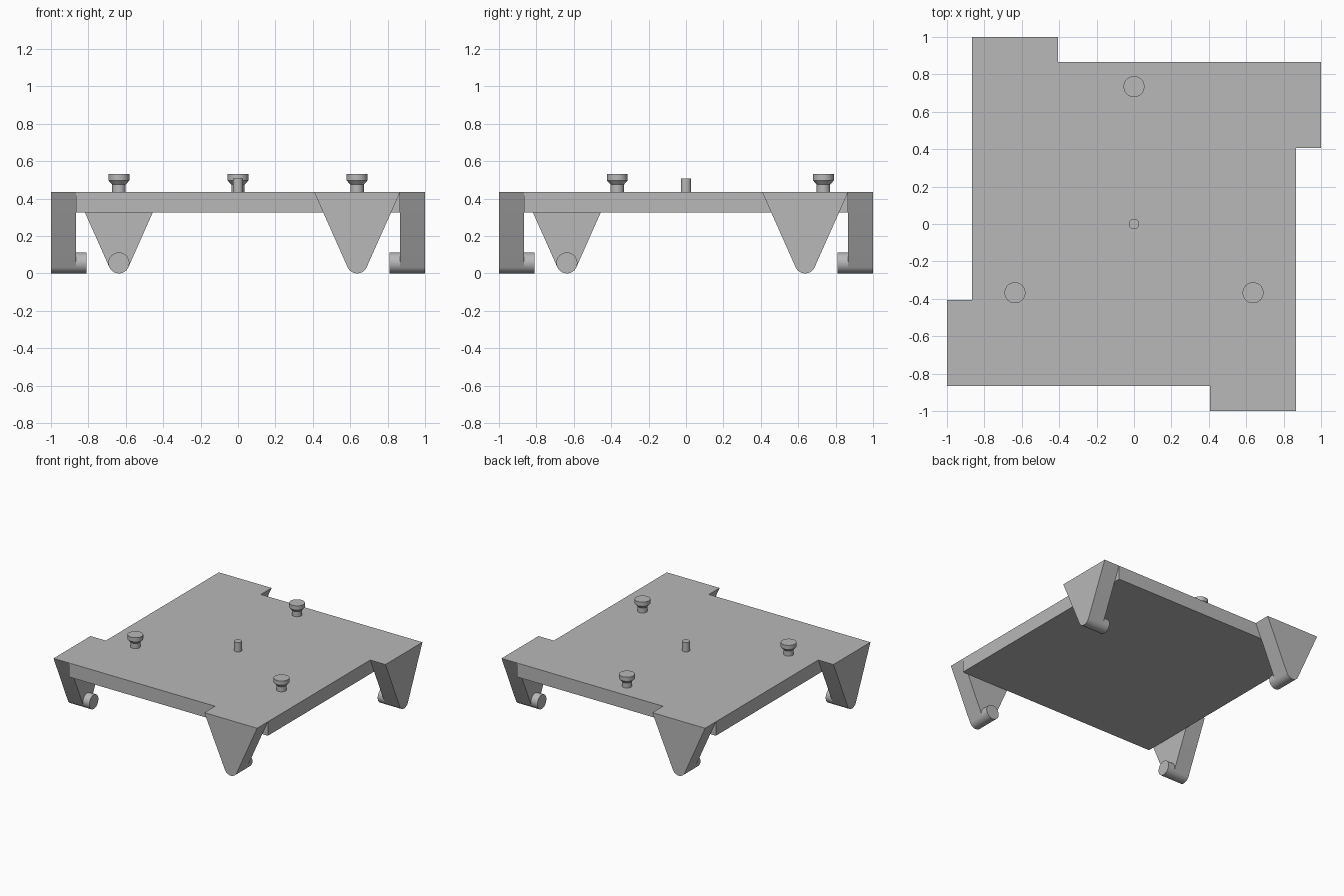
import bpy
import bmesh
from math import sin, cos, pi, radians
from mathutils import Matrix, Vector

cube = bpy.data.objects.get("Cube")
if cube:
    bpy.data.objects.remove(cube, do_unlink=True)

grey = bpy.data.materials.new("plain grey")
grey.use_nodes = True
grey.diffuse_color = (0.48, 0.48, 0.48, 1)
grey.node_tree.nodes["Principled BSDF"].inputs["Base Color"].default_value = grey.diffuse_color

HALF, OUTER = 0.867, 1.0           # plate half width, outer face of the legs
TOP, UNDER = 0.435, 0.325          # plate top and underside
FOOT_X, FOOT_R = 0.637, 0.056      # foot centre and radius


def finish(name, bm, matrix=Matrix()):
    """Turn a bmesh into a shaded object."""
    bmesh.ops.recalc_face_normals(bm, faces=bm.faces)
    bm.transform(matrix)
    mesh = bpy.data.meshes.new(name)
    bm.to_mesh(mesh)
    bm.free()
    mesh.materials.append(grey)
    obj = bpy.data.objects.new(name, mesh)
    bpy.context.collection.objects.link(obj)
    bpy.ops.object.select_all(action="DESELECT")
    obj.select_set(True)
    bpy.context.view_layer.objects.active = obj
    bpy.ops.object.shade_smooth_by_angle(angle=radians(30))
    return obj


def prism(name, outline, y0, y1, matrix):
    """Extrude an x-z outline from y0 to y1."""
    bm = bmesh.new()
    face = bm.faces.new([bm.verts.new((x, y0, z)) for x, z in outline])
    grown = bmesh.ops.extrude_face_region(bm, geom=[face])["geom"]
    moved = [v for v in grown if isinstance(v, bmesh.types.BMVert)]
    bmesh.ops.translate(bm, verts=moved, vec=(0, y1 - y0, 0))
    return finish(name, bm, matrix)


def turned(name, profile, place, steps=48):
    """Spin a radius-height profile about the vertical axis."""
    bm = bmesh.new()
    points = [bm.verts.new((r, 0, z)) for r, z in profile]
    edges = [bm.edges.new(pair) for pair in zip(points, points[1:])]
    bmesh.ops.spin(bm, geom=points + edges, cent=(0, 0, 0), axis=(0, 0, 1),
                   angle=2 * pi, steps=steps)
    bmesh.ops.remove_doubles(bm, verts=bm.verts, dist=0.0001)
    return finish(name, bm, Matrix.Translation(place))


def arc(start, end, steps):
    """Points round the foot, angles in radians."""
    angles = [start + (end - start) * i / steps for i in range(steps + 1)]
    return [(FOOT_X + FOOT_R * cos(a), FOOT_R + FOOT_R * sin(a)) for a in angles]


# Square plate
bm = bmesh.new()
bmesh.ops.create_cube(bm, size=1)
bmesh.ops.scale(bm, verts=bm.verts, vec=(2 * HALF, 2 * HALF, TOP - UNDER))
finish("plate", bm, Matrix.Translation((0, 0, (TOP + UNDER) / 2)))

# Four tapered legs with round feet, turned about the centre
tilt = radians(25.5)
leg_outline = [(HALF, TOP), (0.407, TOP)] + arc(pi + tilt, 2 * pi - tilt, 24)
foot_outline = arc(0, 2 * pi, 48)[:-1]
for i, side in enumerate(("front", "right", "back", "left")):
    turn = Matrix.Rotation(i * pi / 2, 4, "Z")
    prism(side + "_leg", leg_outline, -OUTER, -HALF, turn)
    prism(side + "_foot_pin", foot_outline, -HALF, -0.81, turn)

# Three knobs at equal angles and the centre pin
knob = [(0, TOP), (0.036, TOP), (0.036, 0.475), (0.056, 0.497), (0.056, 0.53), (0, 0.53)]
for i in range(3):
    spot = Matrix.Rotation(i * 2 * pi / 3, 3, "Z") @ Vector((0, 0.735, 0))
    turned("knob_%d" % (i + 1), knob, spot)
turned("centre_pin", [(0, TOP), (0.028, TOP), (0.028, 0.508), (0, 0.508)], (0, 0, 0))
